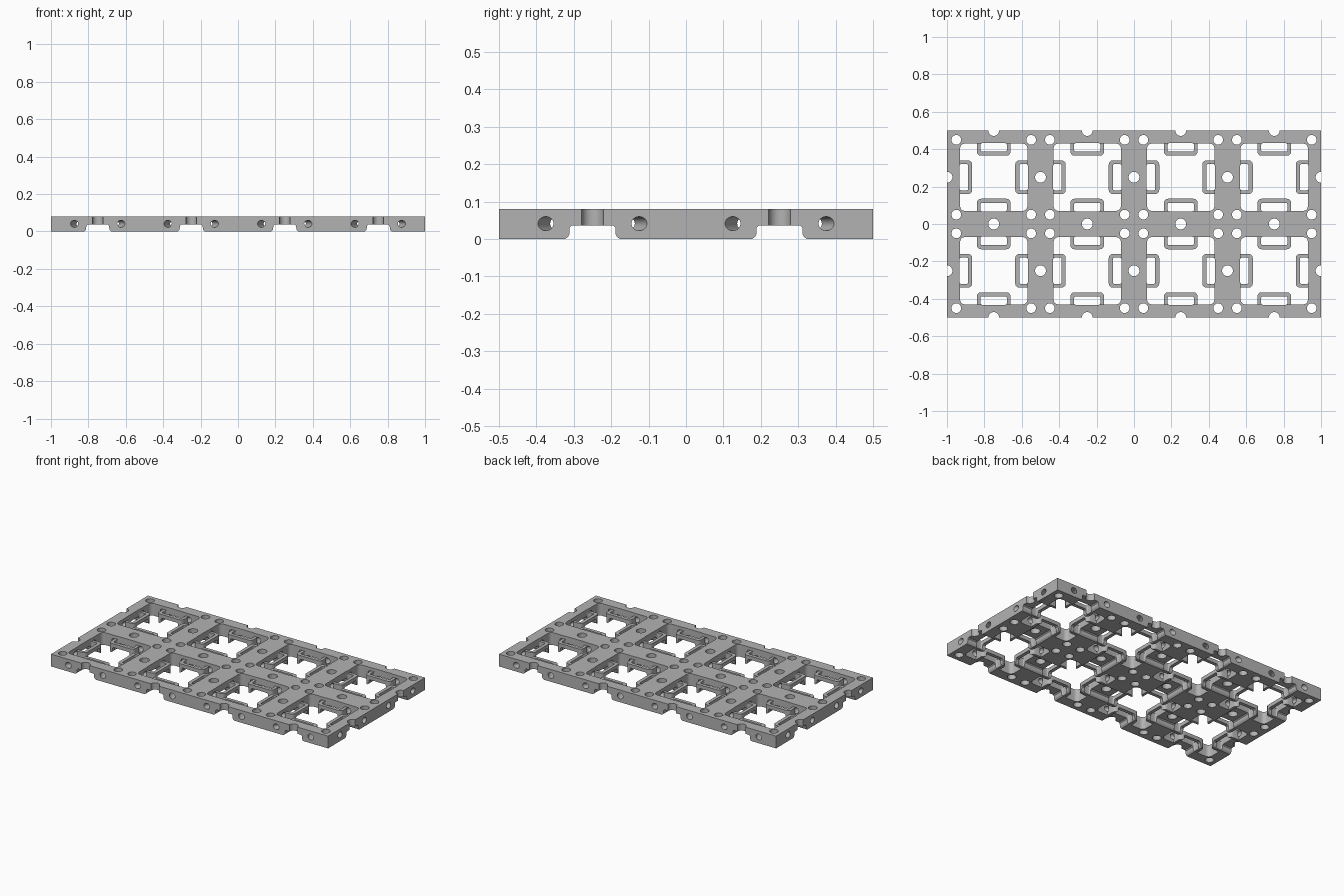
import bpy, bmesh
from math import pi, cos, sin, radians
from mathutils import Matrix, Vector

if "Cube" in bpy.data.objects:
    bpy.data.objects.remove(bpy.data.objects["Cube"], do_unlink=True)

HALF, THICK = 0.25, 0.08      # half width of one grid cell, plate thickness
UP = Matrix.Identity(4)


def circle(r, n=24):
    return [(r * cos(2 * pi * i / n), r * sin(2 * pi * i / n)) for i in range(n)]


def rounded_rect(x0, x1, y0, y1, r, n=4):
    pts = []
    centres = [(x1 - r, y1 - r), (x0 + r, y1 - r), (x0 + r, y0 + r), (x1 - r, y0 + r)]
    for q, (cx, cy) in enumerate(centres):
        for i in range(n + 1):
            a = (q + i / n) * pi / 2
            pts.append((cx + r * cos(a), cy + r * sin(a)))
    return pts


def prism(bm, pts, z0, z1, matrix=UP):
    low = [bm.verts.new(matrix @ Vector((x, y, z0))) for x, y in pts]
    high = [bm.verts.new(matrix @ Vector((x, y, z1))) for x, y in pts]
    bm.faces.new(low[::-1])
    bm.faces.new(high)
    for i in range(len(pts)):
        j = (i + 1) % len(pts)
        bm.faces.new((low[i], low[j], high[j], high[i]))


def make(name, prisms):
    bm = bmesh.new()
    for p in prisms:
        prism(bm, *p)
    bmesh.ops.recalc_face_normals(bm, faces=bm.faces)
    mesh = bpy.data.meshes.new(name)
    bm.to_mesh(mesh)
    bm.free()
    obj = bpy.data.objects.new(name, mesh)
    bpy.context.collection.objects.link(obj)
    obj.hide_render = True
    return obj


def turn(q):
    return Matrix.Rotation(q * pi / 2, 4, 'Z')


def at(x, y, z=0):
    return Matrix.Translation((x, y, z))


# One cell: square slab
square = [(HALF, HALF), (-HALF, HALF), (-HALF, -HALF), (HALF, -HALF)]
cell = make("cell", [(square, 0, THICK)])

# Square window, and the loop bracket on each of its four sides
window = make("window_cutter", [(rounded_rect(-0.18, 0.18, -0.18, 0.18, 0.025), -0.1, 0.2)])
loops = make("loop_brackets", [
    (rounded_rect(0.115, 0.22, -0.09, 0.09, 0.022), 0, 0.06, turn(q)) for q in range(4)])

# Loop slots and corner holes
slots = [(rounded_rect(0.137, 0.182, -0.07, 0.07, 0.008), -0.1, 0.2, turn(q)) for q in range(4)]
corners = [(circle(0.026), -0.1, 0.2, at(x, y)) for x in (-0.2, 0.2) for y in (-0.2, 0.2)]
slot_cutter = make("slot_cutter", slots + corners)

# Underside channels running both ways
side = [(0.074, -0.02), (0.073, 0), (0.065, 0.006), (0.062, 0.012), (0.061, 0.03), (0.055, 0.036)]
channel = side + [(-x, z) for x, z in side[::-1]]
flat = Matrix.Rotation(pi / 2, 4, 'X')
channels = [make("channel_cutter", [(channel, -0.3, 0.3, turn(q) @ flat)]) for q in (0, 1)]

# Upright holes in the middle of each cell edge
edge_cutter = make("edge_hole_cutter", [
    (circle(0.029), -0.1, 0.2, turn(q) @ at(HALF, 0)) for q in range(4)])

# Slanted holes through the rims
lay = Matrix.Rotation(pi / 2, 4, 'Y')
rim_cutter = make("rim_hole_cutter", [
    (circle(0.019, 16), -0.085, 0.085,
     turn(q) @ at(HALF, s * 0.125, 0.041) @ Matrix.Rotation(s * radians(25), 4, 'Z') @ lay)
    for q in range(4) for s in (-1, 1)])

steps = [(window, 'DIFFERENCE'), (loops, 'UNION'), (slot_cutter, 'DIFFERENCE')]
steps += [(c, 'DIFFERENCE') for c in channels + [edge_cutter, rim_cutter]]
for tool, operation in steps:
    mod = cell.modifiers.new(tool.name, 'BOOLEAN')
    mod.object, mod.operation, mod.solver = tool, operation, 'EXACT'

bpy.context.view_layer.update()
graph = bpy.context.evaluated_depsgraph_get()
cell_mesh = bpy.data.meshes.new_from_object(cell.evaluated_get(graph))
for helper in [cell] + [tool for tool, _ in steps]:
    bpy.data.objects.remove(helper, do_unlink=True)

# Repeat the cell four by two and open the seams between neighbours
bm = bmesh.new()
for col in range(4):
    for row in range(2):
        start = len(bm.verts)
        bm.from_mesh(cell_mesh)
        bm.verts.ensure_lookup_table()
        bmesh.ops.translate(bm, verts=bm.verts[start:],
                            vec=((col - 1.5) * 0.5, (row - 0.5) * 0.5, 0))


def on_seam(face):
    def lies(axis, value):
        return all(abs(v.co[axis] - value) < 1e-4 for v in face.verts)
    return any(lies(0, x) for x in (-0.5, 0, 0.5)) or lies(1, 0)


bmesh.ops.delete(bm, geom=[f for f in bm.faces if on_seam(f)], context='FACES')
bmesh.ops.remove_doubles(bm, verts=bm.verts, dist=1e-4)
plate_mesh = bpy.data.meshes.new("grid_plate")
bm.to_mesh(plate_mesh)
bm.free()
plate = bpy.data.objects.new("grid_plate", plate_mesh)
bpy.context.collection.objects.link(plate)

# Plain grey finish
grey = bpy.data.materials.new("grey")
grey.use_nodes = True
grey.diffuse_color = (0.45, 0.45, 0.45, 1)
grey.node_tree.nodes["Principled BSDF"].inputs["Base Color"].default_value = grey.diffuse_color
plate_mesh.materials.clear()
plate_mesh.materials.append(grey)

bpy.ops.object.select_all(action='DESELECT')
plate.select_set(True)
bpy.context.view_layer.objects.active = plate
bpy.ops.object.shade_smooth_by_angle(angle=radians(30))
